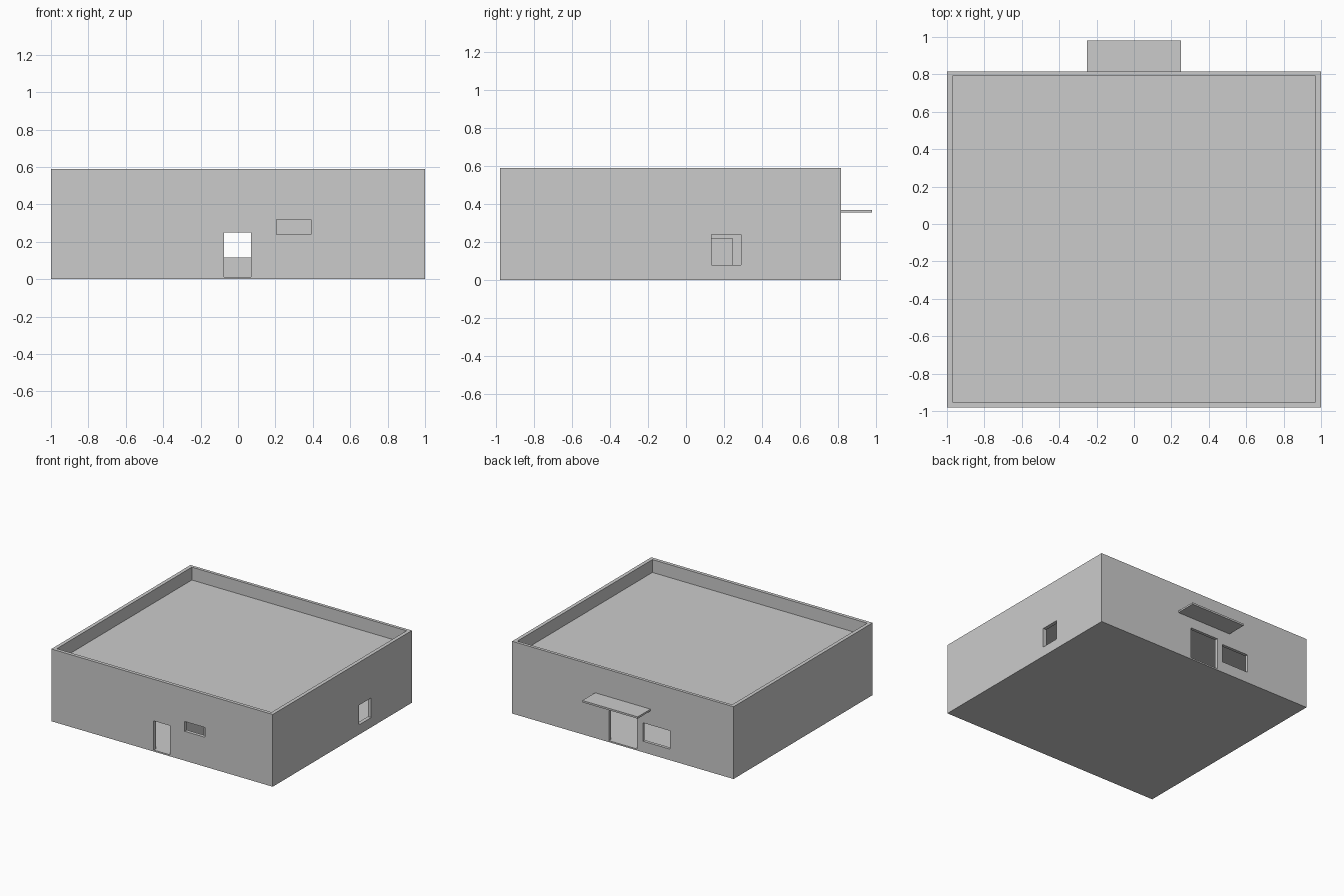
import bpy

if "Cube" in bpy.data.objects:
    bpy.data.objects.remove(bpy.data.objects["Cube"])


def box(name, x0, x1, y0, y1, z0, z1):
    """Axis-aligned box from its limits."""
    bpy.ops.mesh.primitive_cube_add(size=1)
    ob = bpy.context.object
    ob.name = name
    ob.location = ((x0 + x1) / 2, (y0 + y1) / 2, (z0 + z1) / 2)
    ob.scale = (x1 - x0, y1 - y0, z1 - z0)
    bpy.ops.object.transform_apply(location=True, rotation=False, scale=True)
    return ob


def cut(target, *limits):
    """Subtract a box from the target and remove the cutter."""
    cutter = box("cutter", *limits)
    cutter.hide_render = True
    mod = target.modifiers.new("cut", 'BOOLEAN')
    mod.operation = 'DIFFERENCE'
    mod.solver = 'EXACT'
    mod.object = cutter
    bpy.context.view_layer.objects.active = target
    bpy.ops.object.modifier_apply(modifier=mod.name)
    bpy.data.objects.remove(cutter, do_unlink=True)


# Building shell: floor, walls, flat roof and parapet
shell = box("building_shell", -1, 1, -0.98, 0.815, 0, 0.59)
inner = (-0.97, 0.97, -0.952, 0.79)
cut(shell, *inner, 0.012, 0.46)
cut(shell, *inner, 0.485, 0.7)

# Openings: front door and window, right window, back door and window
for limits in (
    (-0.075, 0.07, -1.05, -0.92, 0.012, 0.25),
    (0.205, 0.39, -1.05, -0.92, 0.24, 0.32),
    (0.94, 1.05, 0.135, 0.29, 0.08, 0.24),
    (-0.13, 0.125, 0.76, 0.88, 0.012, 0.27),
    (-0.425, -0.18, 0.76, 0.88, 0.09, 0.24),
):
    cut(shell, *limits)

# Canopy over the back door
box("back_canopy", -0.25, 0.25, 0.812, 0.98, 0.355, 0.37)

# Interior: small front room, low counter and tall cabinet
box("front_room_back_wall", 0.1, 0.97, -0.62, -0.595, 0.012, 0.46)
box("front_room_side_wall", 0.1, 0.125, -0.952, -0.62, 0.012, 0.46)
box("counter", -0.3, 0.3, 0.0, 0.12, 0.012, 0.115)
box("tall_cabinet", -0.65, -0.5, 0.0, 0.245, 0.012, 0.22)
